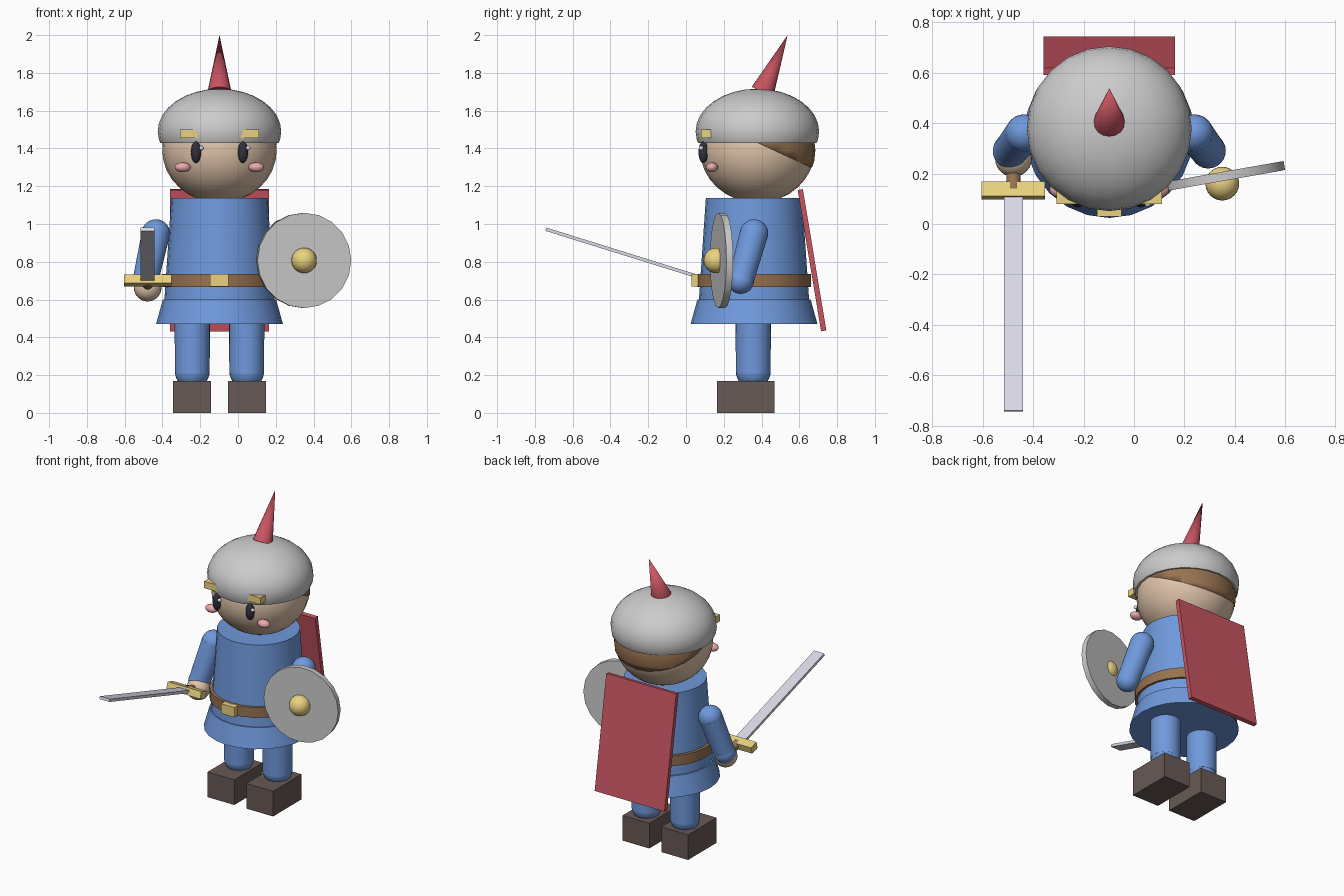
import bpy, bmesh
from math import radians
from mathutils import Vector

if "Cube" in bpy.data.objects:
    bpy.data.objects.remove(bpy.data.objects["Cube"])

CX, CY = -0.098, 0.36      # body axis
HY = 0.378                 # head axis


def mat(name, r, g, b):
    m = bpy.data.materials.new(name)
    m.diffuse_color = (r, g, b, 1)
    m.use_nodes = True
    m.node_tree.nodes["Principled BSDF"].inputs["Base Color"].default_value = m.diffuse_color
    return m


BLUE = mat("blue_cloth", .16, .32, .72)
RED = mat("red_cloth", .58, .09, .12)
SKIN = mat("skin", .74, .55, .40)
BROWN = mat("brown", .31, .17, .08)
BOOT = mat("boot_leather", .14, .10, .09)
GOLD = mat("gold", .83, .65, .22)
PINK = mat("pink", .83, .40, .40)
DARK = mat("eye_dark", .03, .03, .045)
STEEL = mat("blade_steel", .70, .71, .80)
WHITE = mat("glint", .75, .82, .95)


def finish(name, material, smooth=True):
    o = bpy.context.object
    o.name = name
    if material:
        o.data.materials.append(material)
    if smooth:
        bpy.ops.object.shade_smooth_by_angle(angle=radians(35))
    return o


def box(name, center, size, material, rx=0):
    bpy.ops.mesh.primitive_cube_add(size=1, location=center, rotation=(radians(rx), 0, 0))
    bpy.context.object.scale = size
    return finish(name, material, False)


def ball(name, center, radii, material, seg=24, rings=16):
    bpy.ops.mesh.primitive_uv_sphere_add(segments=seg, ring_count=rings, radius=1, location=center)
    bpy.context.object.scale = radii
    bpy.ops.object.transform_apply(location=False, rotation=False, scale=True)
    return finish(name, material)


def rod(name, a, b, r1, r2, material, seg=24):
    a, b = Vector(a), Vector(b)
    d = b - a
    bpy.ops.mesh.primitive_cone_add(vertices=seg, radius1=r1, radius2=r2, depth=d.length,
                                    location=(a + b) / 2)
    o = bpy.context.object
    o.rotation_mode = 'QUATERNION'
    o.rotation_quaternion = d.to_track_quat('Z', 'Y')
    return finish(name, material)


# Tunic, skirt, belt and buckle
rod("tunic", (CX, CY, .58), (CX, CY, 1.137), .293, .255, BLUE)
rod("skirt", (CX, CY, .47), (CX, CY, .60), .336, .300, BLUE)
rod("belt", (CX, CY, .667), (CX, CY, .735), .302, .302, BROWN)
box("buckle", (CX, .055, .702), (.098, .05, .066), GOLD)

# Legs, boots and arms, mirrored about the body axis
for side, s in (("right", -1), ("left", 1)):
    lx = CX + s * .144
    rod(side + "_leg", (lx, .356, .21), (lx, .356, .58), .092, .094, BLUE)
    ball(side + "_ankle", (lx, .356, .22), (.092,) * 3, BLUE)
    box(side + "_boot", (CX + s * .145, .316, .085), (.20, .303, .17), BOOT)
    shoulder = (CX + s * .337, .36, .95)
    wrist = (CX + s * .392, .29, .70)
    rod(side + "_arm", shoulder, wrist, .075, .068, BLUE)
    ball(side + "_shoulder", shoulder, (.075,) * 3, BLUE)
    ball(side + "_cuff", wrist, (.070,) * 3, BLUE)

    # Face details
    ball(side + "_eye", (CX + s * .124, .092, 1.38), (.027, .026, .057), DARK, 16, 12)
    ball(side + "_eye_glint", (CX + s * .124 + .028, .080, 1.402), (.012,) * 3, WHITE, 12, 8)
    ball(side + "_cheek", (CX + s * .195, .137, 1.30), (.042, .032, .026), PINK, 16, 12)

# Head
ball("head", (CX, HY, 1.39), (.303, .303, .277), SKIN)

# Hair: a slightly larger shell trimmed by a plane sloping down to the back
hair = ball("hair", (CX, HY, 1.39), (.307, .307, .281), BROWN)
bm = bmesh.new()
bm.from_mesh(hair.data)
geom = bm.verts[:] + bm.edges[:] + bm.faces[:]
bmesh.ops.bisect_plane(bm, geom=geom, plane_co=(0, .045, .02),
                       plane_no=(0, .12, .26), clear_inner=True)
bmesh.ops.holes_fill(bm, edges=[e for e in bm.edges if e.is_boundary], sides=0)
bm.to_mesh(hair.data)
bm.free()

# Helmet: squashed dome trimmed flat at the brow
helmet = ball("helmet", (CX, HY, 1.49), (.327, .327, .226), None)
bm = bmesh.new()
bm.from_mesh(helmet.data)
geom = bm.verts[:] + bm.edges[:] + bm.faces[:]
bmesh.ops.bisect_plane(bm, geom=geom, plane_co=(0, 0, -.062),
                       plane_no=(0, 0, 1), clear_inner=True)
bmesh.ops.holes_fill(bm, edges=[e for e in bm.edges if e.is_boundary], sides=0)
bm.to_mesh(helmet.data)
bm.free()
bpy.context.view_layer.objects.active = helmet
bpy.ops.object.shade_smooth_by_angle(angle=radians(35))
box("helmet_band", (CX, .105, 1.478), (.42, .053, .046), GOLD)
rod("plume", (CX, .405, 1.70), (CX, .538, 2.0), .063, 0, RED, 16)

# Cape
box("cape", (CX, .667, .808), (.522, .028, .758), RED, 9.4)

# Sword, held forward and tilted up
SX, TILT = -.478, 17.3
axis = Vector((0, -.955, .297))
hilt = Vector((SX, .133, .70))
ball("right_hand", (SX, .26, .663), (.073,) * 3, SKIN)
rod("sword_grip", hilt - axis * .17, hilt, .028, .028, BROWN, 16)
box("sword_guard", hilt, (.252, .060, .047), GOLD, -TILT)
box("sword_blade", hilt + axis * .458, (.074, .916, .018), STEEL, -TILT)

# Shield with boss
sc = Vector((.348, .188, .807))
n = Vector((.174, -.985, 0))
rod("shield", sc - n * .018, sc + n * .018, .252, .252, None, 20)
ball("shield_boss", (.350, .160, .807), (.067,) * 3, GOLD)
